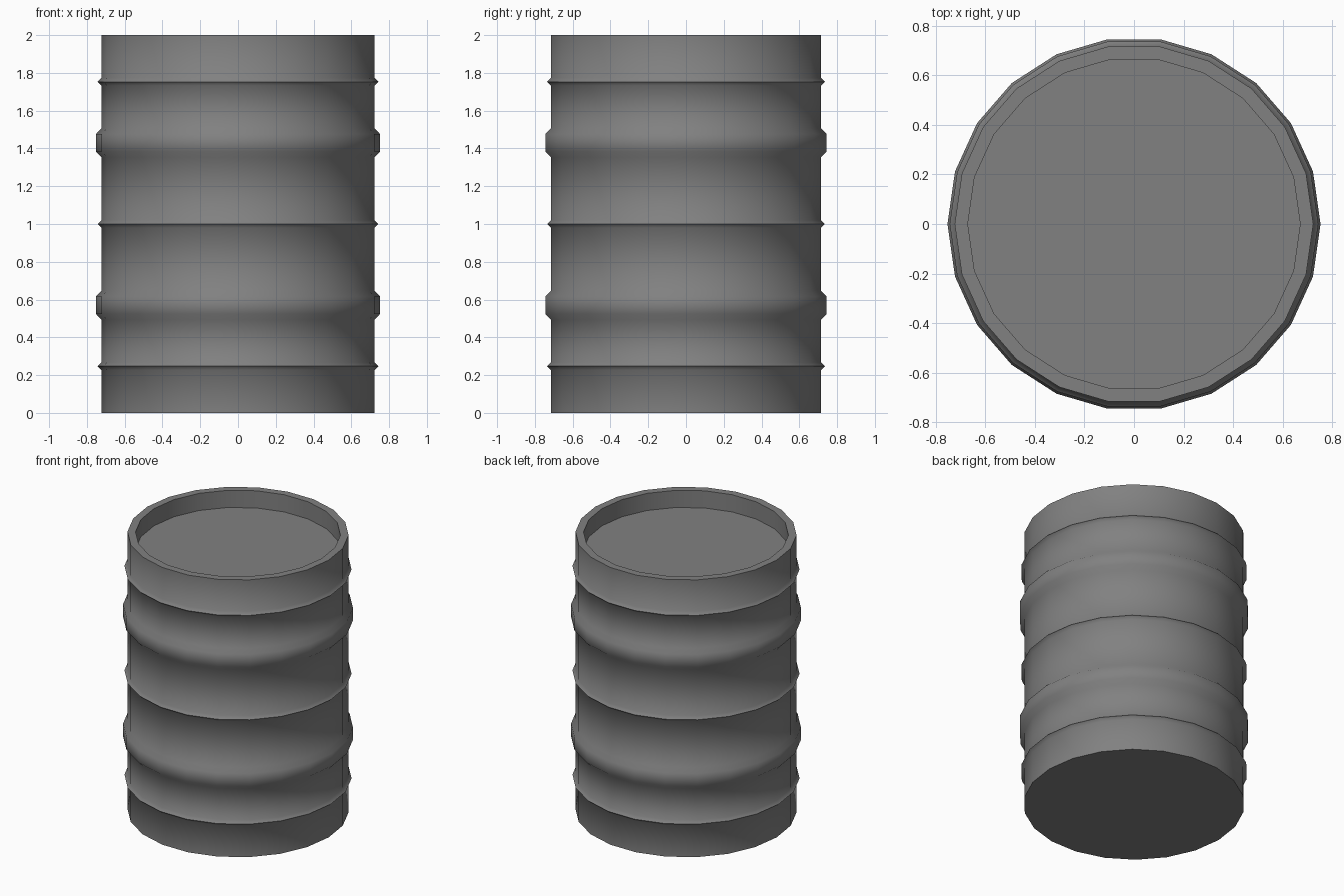
import bpy
import bmesh
import math

cube = bpy.data.objects.get("Cube")
if cube:
    bpy.data.objects.remove(cube, do_unlink=True)

SIDES = 22
BODY, RIDGE, BAND, INNER = 0.723, 0.743, 0.752, 0.67
HEIGHT, FLOOR = 2.0, 1.876


def ridge(z):
    """Thin pointed ring around the wall."""
    return [(BODY, z - 0.02), (RIDGE, z), (BODY, z + 0.02)]


def band(z):
    """Wide rolled hoop with bevelled edges."""
    return [(BODY, z - 0.077), (BAND, z - 0.046), (BAND, z + 0.046), (BODY, z + 0.077)]


# Wall profile from the base up, over the rim and down to the recessed lid
profile = [(BODY, 0)]
profile += ridge(0.247) + band(0.57) + ridge(1.0) + band(1.43) + ridge(1.753)
profile += [(BODY, HEIGHT), (INNER, HEIGHT), (INNER, FLOOR)]

# Turn the profile around the vertical axis
bm = bmesh.new()
rings = []
for r, z in profile:
    angles = [math.tau * i / SIDES for i in range(SIDES)]
    rings.append([bm.verts.new((r * math.cos(a), r * math.sin(a), z)) for a in angles])
for low, high in zip(rings, rings[1:]):
    for i in range(SIDES):
        j = (i + 1) % SIDES
        bm.faces.new((low[i], low[j], high[j], high[i]))

# Base and lid
bm.faces.new(rings[0])
bm.faces.new(rings[-1])
bmesh.ops.recalc_face_normals(bm, faces=bm.faces)

mesh = bpy.data.meshes.new("barrel")
bm.to_mesh(mesh)
bm.free()
barrel = bpy.data.objects.new("barrel", mesh)
bpy.context.collection.objects.link(barrel)

# Plain grey metal
grey = bpy.data.materials.new("grey metal")
grey.use_nodes = True
colour = (0.22, 0.22, 0.22, 1)
grey.diffuse_color = colour
for node in grey.node_tree.nodes:
    if node.type == 'BSDF_PRINCIPLED':
        node.inputs["Base Color"].default_value = colour
mesh.materials.append(grey)

# Soft hoops, crisp ridges and rim
bpy.ops.object.select_all(action='DESELECT')
barrel.select_set(True)
bpy.context.view_layer.objects.active = barrel
bpy.ops.object.shade_smooth_by_angle(angle=math.radians(60))
